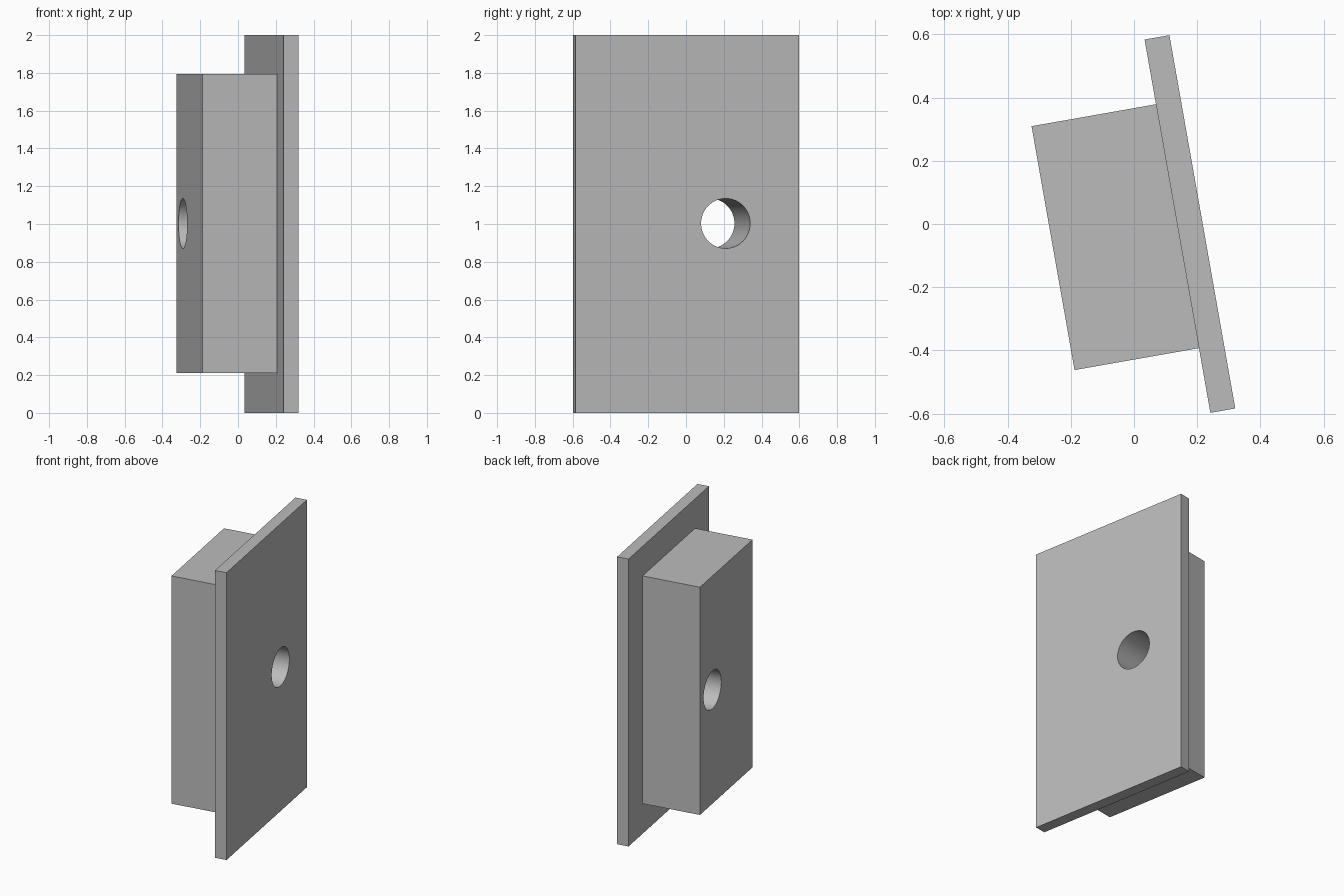
import bpy
import math
from mathutils import Matrix

cube = bpy.data.objects.get("Cube")
if cube:
    bpy.data.objects.remove(cube, do_unlink=True)

TURN = Matrix.Translation((0.177, 0, 1)) @ Matrix.Rotation(math.radians(10), 4, "Z")

grey = bpy.data.materials.new("plain grey")
grey.use_nodes = True
colour = (0.5, 0.5, 0.5, 1)
grey.diffuse_color = colour
grey.node_tree.nodes["Principled BSDF"].inputs["Base Color"].default_value = colour


def box(name, x0, x1, width, z0, z1):
    """Upright box in the turned frame, spanning x0..x1."""
    bpy.ops.mesh.primitive_cube_add(size=1)
    ob = bpy.context.object
    ob.name = name
    ob.data.transform(Matrix.Translation(((x0 + x1) / 2, 0, (z0 + z1) / 2))
                      @ Matrix.Diagonal((x1 - x0, width, z1 - z0, 1)))
    ob.data.materials.append(grey)
    return ob


# Face plate and the smaller case behind it
plate = box("face_plate", -0.04, 0.04, 1.2, -1, 1)
case = box("lock_case", -0.44, -0.04, 0.784, -0.79, 0.795)

# Round hole through both parts
bpy.ops.mesh.primitive_cylinder_add(vertices=64, radius=0.132, depth=2)
cutter = bpy.context.object
cutter.name = "hole_cutter"
cutter.hide_render = True
cutter.data.transform(Matrix.Translation((0, 0.206, 0.003))
                      @ Matrix.Rotation(math.radians(90), 4, "Y"))
cutter.data.materials.append(grey)

for part in (plate, case):
    bpy.ops.object.select_all(action="DESELECT")
    part.select_set(True)
    bpy.context.view_layer.objects.active = part
    hole = part.modifiers.new("hole", "BOOLEAN")
    hole.operation = "DIFFERENCE"
    hole.solver = "EXACT"
    hole.object = cutter
    bpy.ops.object.modifier_apply(modifier=hole.name)
    part.data.transform(TURN)
    bpy.ops.object.shade_smooth_by_angle(angle=math.radians(30))

bpy.data.objects.remove(cutter, do_unlink=True)
